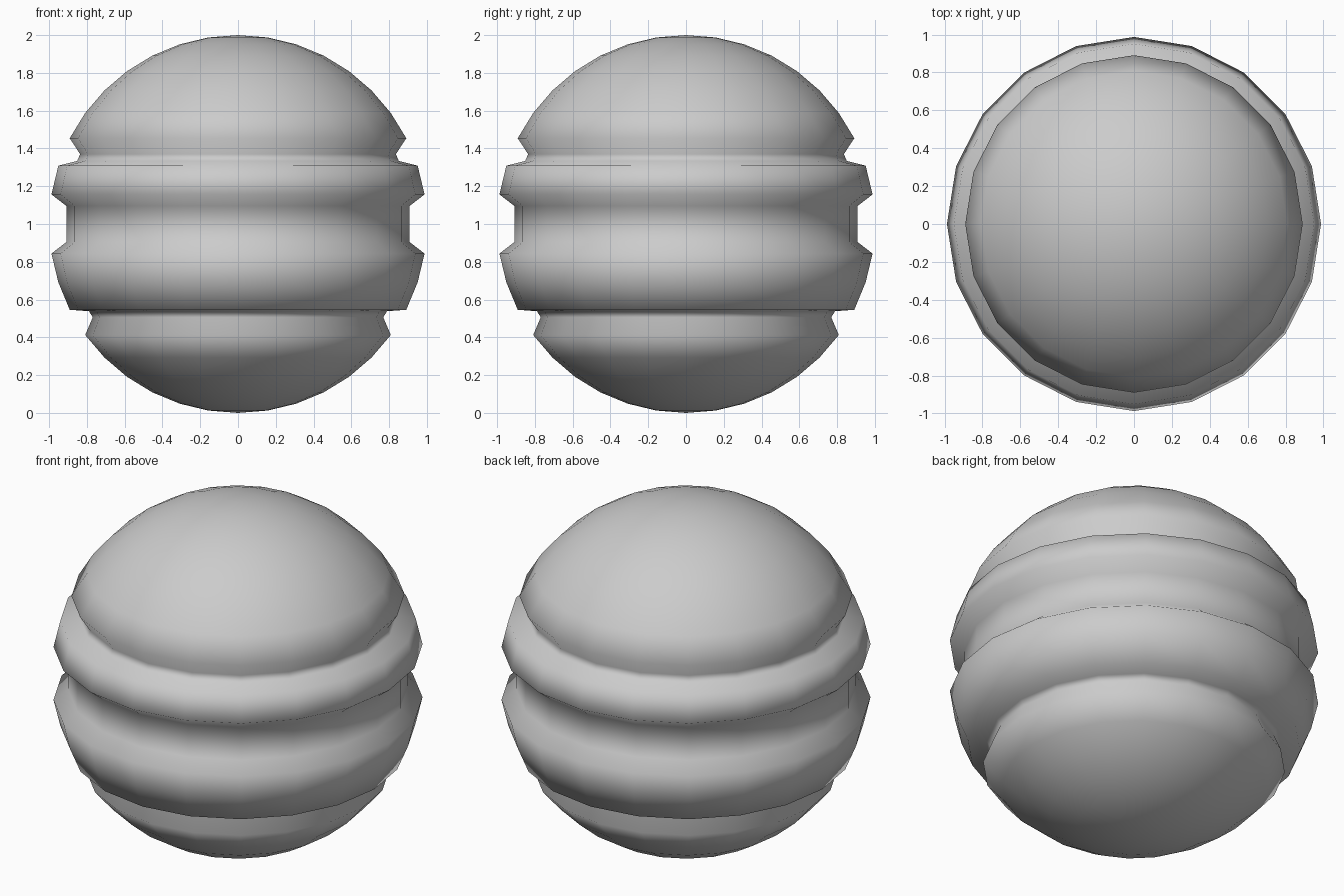
import bpy, bmesh
from math import sin, cos, pi

if "Cube" in bpy.data.objects:
    bpy.data.objects.remove(bpy.data.objects["Cube"])

SIDES = 20
STEP = pi / 20


def ring(i):
    # Radius and height of ring i on a unit sphere centred at z = 1
    return (sin(i * STEP), 1 + cos(i * STEP))


# Groove floors, keyed by the sphere ring just above each groove
grooves = {
    7: [(0.836, 1.370), (0.851, 1.334)],   # upper narrow groove
    9: [(0.909, 1.096), (0.909, 0.904)],   # wide equator groove
    13: [(0.789, 0.538), (0.769, 0.506)],  # lower narrow groove
}

# Profile from top to bottom, leaving out the poles and the sunken equator
profile = []
for i in range(1, 20):
    if i == 10:
        continue
    # ring 13 and 14 border the lower groove, 7 and 8 the upper one
    profile.append(ring(i))
    profile += grooves.get(i, [])

# Grooved ball: spin the profile
bm = bmesh.new()
rows = [[bm.verts.new((r * cos(2 * pi * k / SIDES), r * sin(2 * pi * k / SIDES), z))
         for k in range(SIDES)] for r, z in profile]
top = bm.verts.new((0, 0, 2))
bottom = bm.verts.new((0, 0, 0))
for k in range(SIDES):
    n = (k + 1) % SIDES
    bm.faces.new((top, rows[0][k], rows[0][n]))
    bm.faces.new((bottom, rows[-1][n], rows[-1][k]))
    for a, b in zip(rows, rows[1:]):
        bm.faces.new((a[k], b[k], b[n], a[n]))
for f in bm.faces:
    f.smooth = True

mesh = bpy.data.meshes.new("grooved_ball")
bm.to_mesh(mesh)
bm.free()
ball = bpy.data.objects.new("grooved_ball", mesh)
bpy.context.collection.objects.link(ball)
